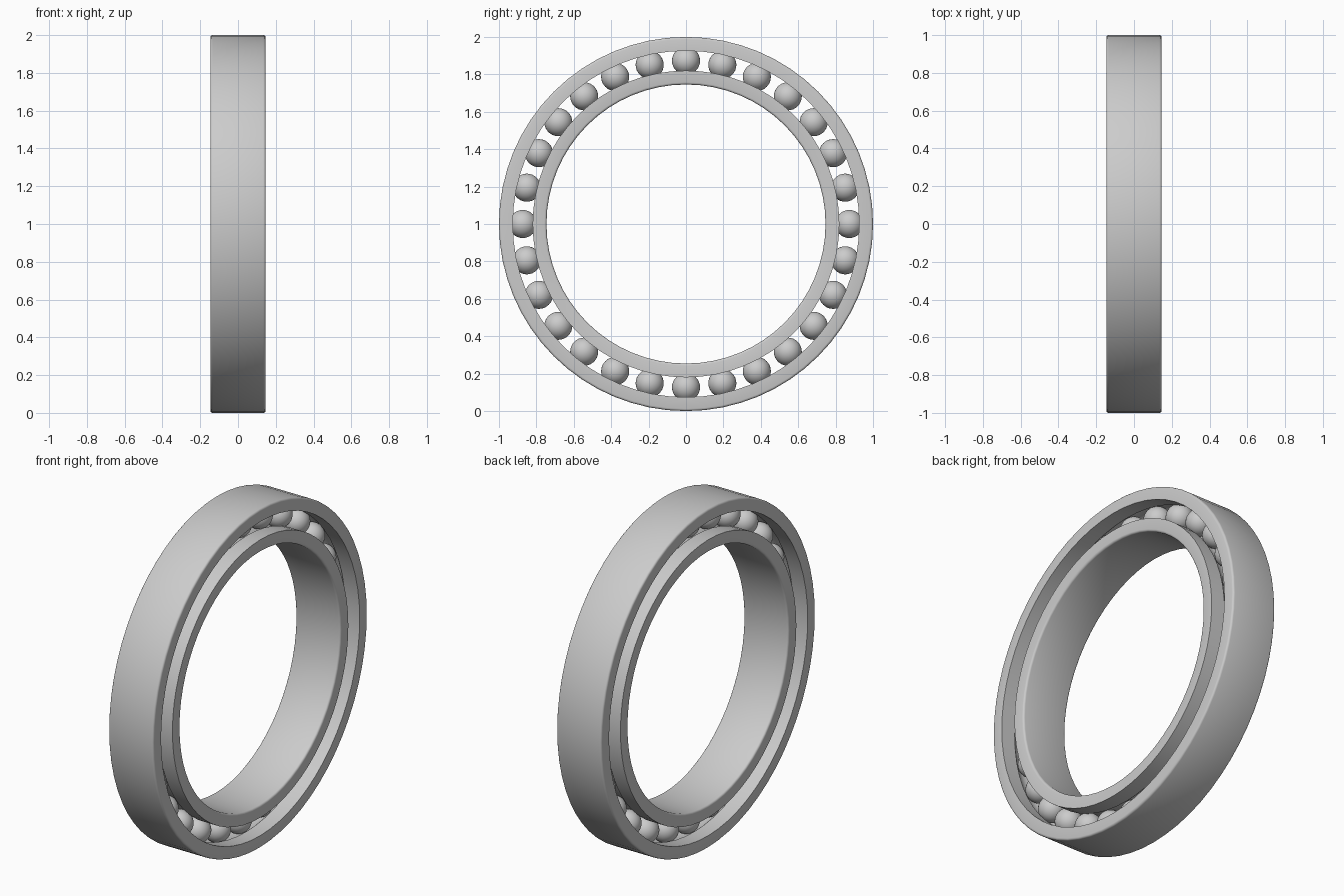
import bpy, bmesh
from math import sin, cos, pi, radians, atan2, sqrt

if "Cube" in bpy.data.objects:
    bpy.data.objects.remove(bpy.data.objects["Cube"])

HALF_W = 0.146      # half width along x
PITCH = 0.873       # radius of the ball circle
BALL_R = 0.075
GROOVE_R = 0.077
BALLS = 28
SEGS = 64
ROUND = 0.012


def corner(x, r, sx, sr):
    """Rounded outer corner; sx, sr point outward. Runs from the face to the cylinder."""
    cx, cr = x - sx * ROUND, r - sr * ROUND
    return [(cx + sx * ROUND * cos(a), cr + sr * ROUND * sin(a))
            for a in (0, pi / 6, pi / 3, pi / 2)]


def ring(name, plain_r, land_r):
    """Lathe a race: plain_r carries rounded edges, land_r carries the ball groove."""
    s = 1 if plain_r > land_r else -1
    d = abs(land_r - PITCH)
    a0 = atan2(sqrt(GROOVE_R ** 2 - d ** 2), d)
    prof = corner(-HALF_W, plain_r, -1, s)
    prof += corner(HALF_W, plain_r, 1, s)[::-1]
    prof.append((HALF_W, land_r))
    for i in range(11):
        a = a0 * (1 - i / 5)
        prof.append((GROOVE_R * sin(a), PITCH + s * GROOVE_R * cos(a)))
    prof.append((-HALF_W, land_r))

    bm = bmesh.new()
    loops = [[bm.verts.new((x, r * sin(2 * pi * k / SEGS), 1 + r * cos(2 * pi * k / SEGS)))
              for x, r in prof] for k in range(SEGS)]
    n = len(prof)
    for k in range(SEGS):
        a, b = loops[k], loops[(k + 1) % SEGS]
        for i in range(n):
            j = (i + 1) % n
            bm.faces.new((a[i], a[j], b[j], b[i]))
    bmesh.ops.recalc_face_normals(bm, faces=bm.faces)
    me = bpy.data.meshes.new(name)
    bm.to_mesh(me)
    bm.free()
    ob = bpy.data.objects.new(name, me)
    bpy.context.collection.objects.link(ob)
    bpy.ops.object.select_all(action='DESELECT')
    ob.select_set(True)
    bpy.context.view_layer.objects.active = ob
    bpy.ops.object.shade_smooth_by_angle(angle=radians(32))


# Races
ring("outer_race", 1.0, 0.926)
ring("inner_race", 0.746, 0.82)

# Balls share one mesh
bm = bmesh.new()
bmesh.ops.create_uvsphere(bm, u_segments=32, v_segments=16, radius=BALL_R)
for f in bm.faces:
    f.smooth = True
ball_mesh = bpy.data.meshes.new("ball")
bm.to_mesh(ball_mesh)
bm.free()
for k in range(BALLS):
    a = 2 * pi * k / BALLS
    ob = bpy.data.objects.new(f"ball_{k + 1:02d}", ball_mesh)
    ob.location = (0, PITCH * sin(a), 1 + PITCH * cos(a))
    bpy.context.collection.objects.link(ob)
